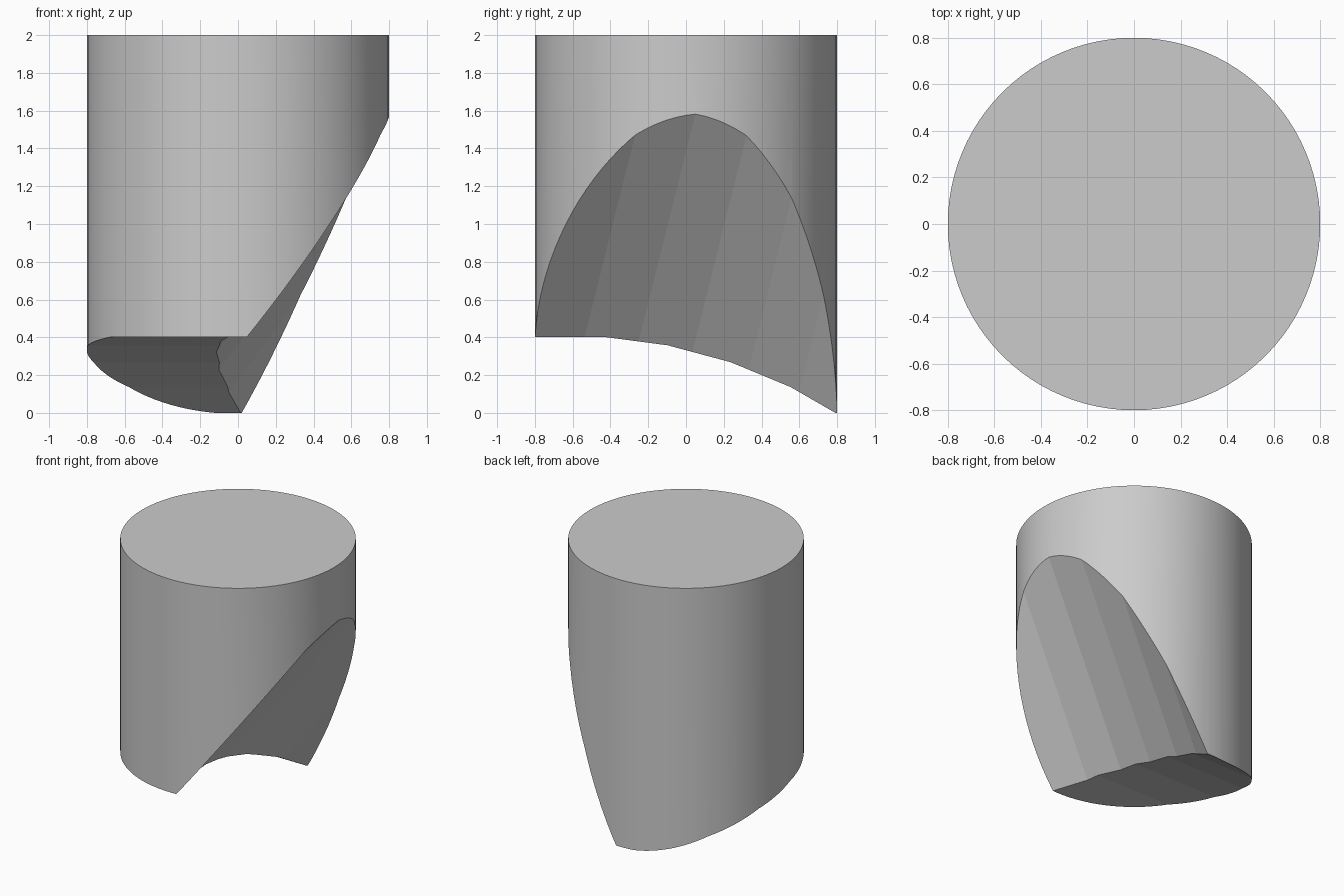
import bpy, bmesh, math
from mathutils import Vector

cube = bpy.data.objects.get("Cube")
if cube:
    bpy.data.objects.remove(cube, do_unlink=True)

grey = bpy.data.materials.new("plain grey")
grey.use_nodes = True
colour = (0.6, 0.6, 0.6, 1)
grey.diffuse_color = colour
grey.node_tree.nodes["Principled BSDF"].inputs["Base Color"].default_value = colour


def prism(name, outline, sweep):
    """Solid made by sweeping a closed outline along a vector."""
    bm = bmesh.new()
    face = bm.faces.new([bm.verts.new(p) for p in outline])
    swept = bmesh.ops.extrude_face_region(bm, geom=[face])["geom"]
    moved = [v for v in swept if isinstance(v, bmesh.types.BMVert)]
    bmesh.ops.translate(bm, verts=moved, vec=sweep)
    bmesh.ops.recalc_face_normals(bm, faces=bm.faces[:])
    mesh = bpy.data.meshes.new(name)
    bm.to_mesh(mesh)
    bm.free()
    mesh.materials.append(grey)
    obj = bpy.data.objects.new(name, mesh)
    bpy.context.collection.objects.link(obj)
    return obj


# Upright round body
bpy.ops.mesh.primitive_cylinder_add(vertices=96, radius=0.8, depth=2, location=(0, 0, 1))
body = bpy.context.object
body.name = "cut_cylinder"
body.data.materials.append(grey)

# Wide faceted drum lying along x hollows the underside
y, z, side = -0.785, 0.403, 0.345
arc = [(-2, -1), (-2, z), (y, z)]
for i in range(6):
    angle = math.radians(7.5 * i)
    y += side * math.cos(angle)
    z -= side * math.sin(angle)
    arc.append((y, z))
arc.append((y, -1))
underside = prism("underside_cutter", [(-2, a, b) for a, b in arc], Vector((4, 0, 0)))

# Leaning faceted drum scoops out the side; outline is taken on the ground
lean = Vector((0.74, 0.25, 1))
scoop = [(3, -1.4), (0.02, -1.4), (-0.24, -0.93), (-0.335, -0.637), (-0.372, -0.345),
         (-0.353, -0.047), (-0.27, 0.275), (-0.13, 0.573), (0.02, 0.8), (0.3, 1.1), (3, 1.1)]
side_cut = prism("side_cutter", [Vector((a, b, 0)) - lean for a, b in scoop], lean * 4)

# Cut the body
for cutter in (underside, side_cut):
    cutter.hide_render = True
    cutter.hide_set(True)
    mod = body.modifiers.new(cutter.name, "BOOLEAN")
    mod.operation = "DIFFERENCE"
    mod.solver = "EXACT"
    mod.object = cutter
    bpy.ops.object.modifier_apply(modifier=mod.name)
for cutter in (underside, side_cut):
    bpy.data.objects.remove(cutter, do_unlink=True)

# Round wall smooth, cut facets crisp
bpy.ops.object.shade_smooth_by_angle(angle=math.radians(5))
